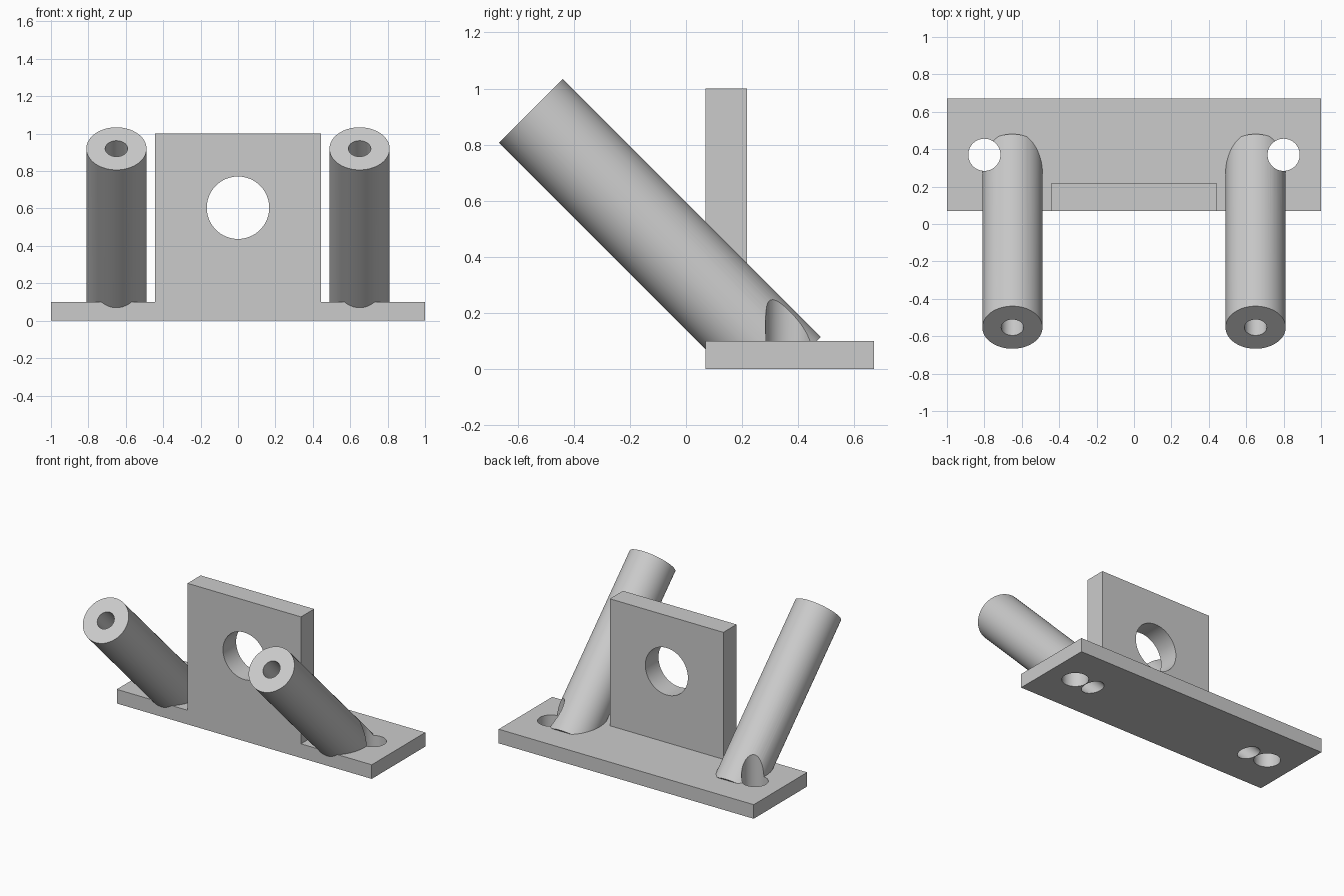
import bpy
import math
from mathutils import Vector

if "Cube" in bpy.data.objects:
    bpy.data.objects.remove(bpy.data.objects["Cube"], do_unlink=True)

grey = bpy.data.materials.new("light grey")
grey.use_nodes = True
grey.diffuse_color = (0.6, 0.6, 0.6, 1)
grey.node_tree.nodes["Principled BSDF"].inputs["Base Color"].default_value = (0.6, 0.6, 0.6, 1)


def finish(name):
    obj = bpy.context.object
    obj.name = name
    obj.data.materials.append(grey)
    return obj


def box(name, low, high):
    low, high = Vector(low), Vector(high)
    bpy.ops.mesh.primitive_cube_add(size=1, location=(low + high) / 2)
    bpy.context.object.scale = high - low
    bpy.ops.object.transform_apply(location=True, rotation=True, scale=True)
    return finish(name)


def rod(name, start, end, radius):
    start, end = Vector(start), Vector(end)
    axis = end - start
    bpy.ops.mesh.primitive_cylinder_add(
        vertices=64, radius=radius, depth=axis.length, location=(start + end) / 2,
        rotation=axis.to_track_quat("Z", "Y").to_euler())
    bpy.ops.object.transform_apply(location=True, rotation=True, scale=True)
    return finish(name)


def combine(target, tool, operation):
    """Apply a boolean and discard the tool."""
    mod = target.modifiers.new(operation, "BOOLEAN")
    mod.operation, mod.solver, mod.object = operation, "EXACT", tool
    bpy.ops.object.select_all(action="DESELECT")
    bpy.context.view_layer.objects.active = target
    target.select_set(True)
    bpy.ops.object.modifier_apply(modifier=mod.name)
    bpy.data.objects.remove(tool, do_unlink=True)


# Base with upright plate
bracket = box("mounting_bracket", (-1, 0.07, 0), (1, 0.67, 0.1))
combine(bracket, box("upright_plate", (-0.445, 0.07, 0), (0.445, 0.217, 1)), "UNION")

# Slanted tubes, sunk into the base
foot_y, reach = 0.367, 0.92
for side in (-1, 1):
    x = side * 0.65
    tube = rod("slanted_tube", (x, foot_y, 0), (x, foot_y - reach, reach), 0.161)
    combine(tube, box("ground_trim", (-2, -2, -1), (2, 2, 0)), "DIFFERENCE")
    combine(bracket, tube, "UNION")

# Tube bores and vertical screw holes
for side in (-1, 1):
    x = side * 0.65
    bore = rod("bore", (x, foot_y + 0.3, -0.3), (x, foot_y - 1.2, 1.2), 0.06)
    combine(bracket, bore, "DIFFERENCE")
    hole = rod("screw_hole", (side * 0.8, 0.37, -0.5), (side * 0.8, 0.37, 1.5), 0.086)
    combine(bracket, hole, "DIFFERENCE")

# Round window through the upright plate
combine(bracket, rod("window", (0, -0.5, 0.604), (0, 1, 0.604), 0.167), "DIFFERENCE")

bpy.ops.object.select_all(action="DESELECT")
bracket.select_set(True)
bpy.context.view_layer.objects.active = bracket
bpy.ops.object.shade_smooth_by_angle(angle=math.radians(30))
